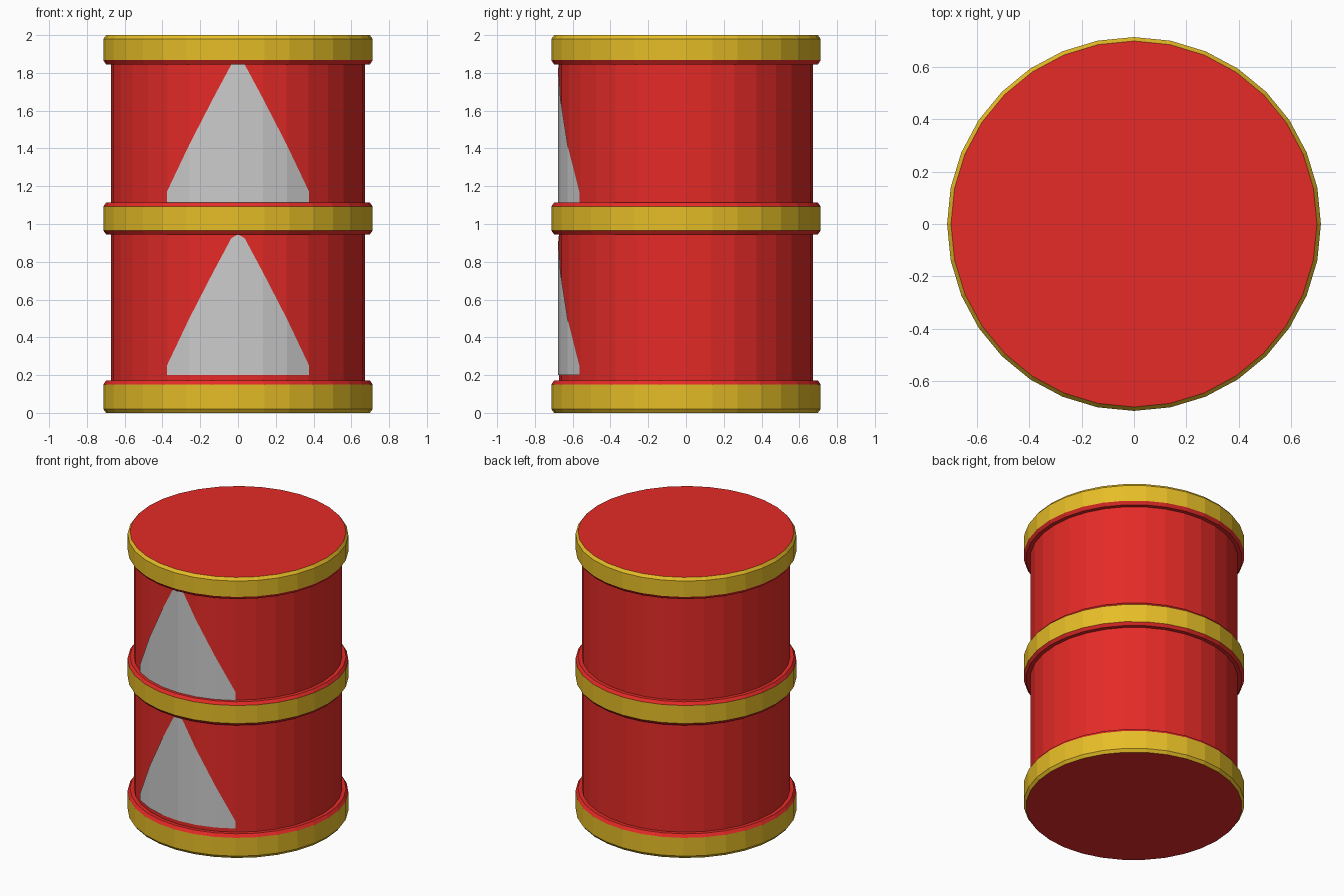
import bpy, bmesh
from math import sin, cos, radians

if "Cube" in bpy.data.objects:
    bpy.data.objects.remove(bpy.data.objects["Cube"])

SIDES = 32
STEP = 360 / SIDES


def material(name, rgb):
    m = bpy.data.materials.new(name)
    m.diffuse_color = (*rgb, 1)
    m.use_nodes = True
    m.node_tree.nodes["Principled BSDF"].inputs["Base Color"].default_value = m.diffuse_color
    return m


def make_object(name, bm, mats=()):
    mesh = bpy.data.meshes.new(name)
    bm.to_mesh(mesh)
    bm.free()
    for m in mats:
        mesh.materials.append(m)
    ob = bpy.data.objects.new(name, mesh)
    bpy.context.collection.objects.link(ob)
    return ob


red = material("red_paint", (0.78, 0.024, 0.02))
gold = material("gold_paint", (0.79, 0.51, 0.02))

# Barrel: one lathed profile (radius, height, material of the band above)
R, LIP, HOOP = 0.672, 0.698, 0.713
profile = [
    (LIP, 0.00, 1), (HOOP, 0.02, 1), (HOOP, 0.15, 0), (LIP, 0.172, 0),   # bottom hoop
    (R, 0.172, 0), (R, 0.945, 0),                                        # lower wall
    (LIP, 0.945, 0), (HOOP, 0.965, 1), (HOOP, 1.093, 0), (LIP, 1.113, 0),  # middle hoop
    (R, 1.113, 0), (R, 1.845, 0),                                        # upper wall
    (LIP, 1.845, 0), (HOOP, 1.867, 1), (HOOP, 1.98, 1), (LIP, 2.00, 0),  # top hoop
]
bm = bmesh.new()
rings = [[bm.verts.new((r * sin(radians(i * STEP)), -r * cos(radians(i * STEP)), z))
          for i in range(SIDES)] for r, z, _ in profile]
for (lo, hi), (_, _, mat) in zip(zip(rings, rings[1:]), profile):
    for i in range(SIDES):
        j = (i + 1) % SIDES
        bm.faces.new((lo[i], lo[j], hi[j], hi[i])).material_index = mat
bm.faces.new(rings[0][::-1])
bm.faces.new(rings[-1])
make_object("barrel", bm, (red, gold))


# Grey triangular panels wrapped over the front facets
def panel(name, base, shoulder, tip, apex):
    def top(a):
        return apex if a == 0 else tip + (shoulder - tip) * (a - 3) / (3 * STEP - 3)

    half = [3, STEP, 2 * STEP, 3 * STEP]
    b = bmesh.new()
    columns = []
    for a in [-h for h in reversed(half)] + [0] + half:
        mid = abs(a) % STEP - STEP / 2
        r = 0.678 * cos(radians(STEP / 2)) / cos(radians(mid))   # stay on the flat facet
        x, y = r * sin(radians(a)), -r * cos(radians(a))
        columns.append([b.verts.new((x, y, z)) for z in (base, top(abs(a)))])
    for (p, q), (s, t) in zip(columns, columns[1:]):
        b.faces.new((p, s, t, q))
    make_object(name, b)


panel("lower_panel", 0.20, 0.25, 0.925, 0.945)
panel("upper_panel", 1.113, 1.17, 1.845, 1.845)
